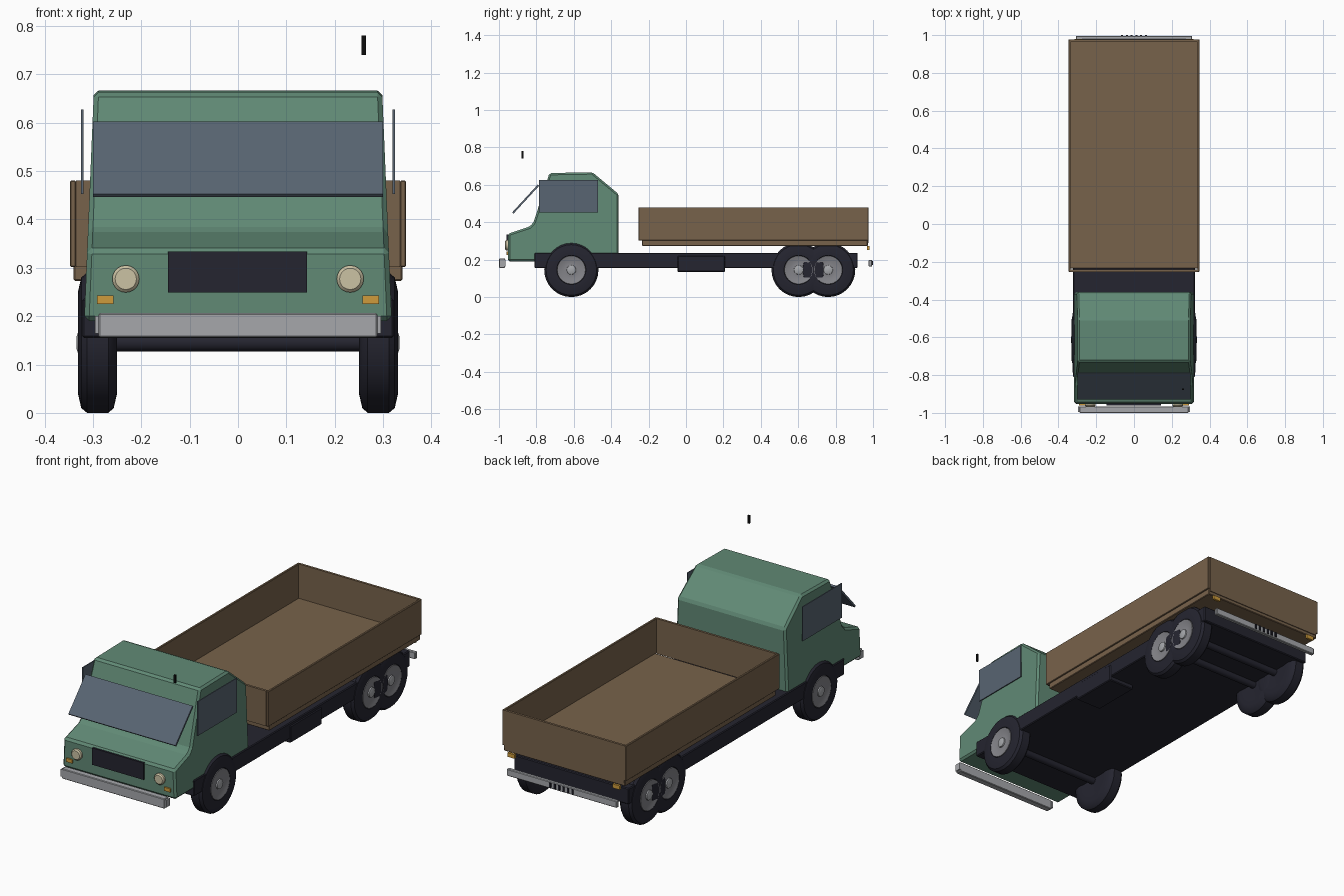
import bpy, bmesh, math
from mathutils import Matrix

if "Cube" in bpy.data.objects:
    bpy.data.objects.remove(bpy.data.objects["Cube"])


def material(name, rgb):
    m = bpy.data.materials.new(name)
    m.diffuse_color = (*rgb, 1)
    m.use_nodes = True
    m.node_tree.nodes["Principled BSDF"].inputs["Base Color"].default_value = m.diffuse_color
    return m


GREEN = material("cab green", (.119, .253, .179))
BROWN = material("bed brown", (.187, .123, .070))
DARK = material("dark rubber and frame", (.018, .018, .029))
GLASS = material("window glass", (.098, .128, .168))
STEEL = material("bumper grey", (.38, .39, .41))
RIM = material("rim grey", (.23, .23, .25))
LAMP = material("lamp cream", (.60, .54, .37))
AMBER = material("amber", (.62, .33, .045))
BLACK = material("black", (.004, .004, .004))


def finish(bm, name, mat, bevel=0, smooth=False):
    bmesh.ops.recalc_face_normals(bm, faces=bm.faces)
    mesh = bpy.data.meshes.new(name)
    bm.to_mesh(mesh)
    bm.free()
    ob = bpy.data.objects.new(name, mesh)
    bpy.context.collection.objects.link(ob)
    mesh.materials.append(mat)
    if bevel:
        mod = ob.modifiers.new("bevel", 'BEVEL')
        mod.width, mod.segments, mod.limit_method = bevel, 1, 'ANGLE'
    if smooth:
        bpy.ops.object.select_all(action='DESELECT')
        ob.select_set(True)
        bpy.context.view_layer.objects.active = ob
        bpy.ops.object.shade_smooth_by_angle(angle=math.radians(35))
    return ob


def box(name, mat, x, y, z, bevel=0):
    """Box from (min, max) pairs."""
    bm = bmesh.new()
    size = [b - a for a, b in (x, y, z)]
    mid = [(a + b) / 2 for a, b in (x, y, z)]
    bmesh.ops.create_cube(bm, size=1, matrix=Matrix.Translation(mid) @ Matrix.Diagonal((*size, 1)))
    return finish(bm, name, mat, bevel)


def lathe(name, mat, profile, centre, axis='X', sign=1, n=32):
    """Spin (radius, offset) points around an axis through the centre."""
    bm = bmesh.new()
    rings = []
    for r, o in profile:
        ring = []
        for i in range(n):
            a = 2 * math.pi * i / n
            u, v = r * math.cos(a), r * math.sin(a)
            p = (sign * o, u, v) if axis == 'X' else (u, sign * o, v)
            ring.append(bm.verts.new([c + d for c, d in zip(centre, p)]))
        rings.append(ring)
    for a, b in zip(rings, rings[1:]):
        for i in range(n):
            j = (i + 1) % n
            bm.faces.new((a[i], a[j], b[j], b[i]))
    bm.faces.new(rings[0])
    bm.faces.new(rings[-1])
    return finish(bm, name, mat, smooth=True)


def prism(name, mat, profile, width, bevel=0):
    """Side profile of (y, z) points stretched across x; width depends on height."""
    bm = bmesh.new()
    sides = [[bm.verts.new((s * width(z), y, z)) for y, z in profile] for s in (-1, 1)]
    bm.faces.new(sides[0])
    bm.faces.new(sides[1])
    n = len(profile)
    for i in range(n):
        j = (i + 1) % n
        bm.faces.new((sides[0][i], sides[0][j], sides[1][j], sides[1][i]))
    return finish(bm, name, mat, bevel)


# Cab body
prism("cab", GREEN, [(-.952, .19), (-.952, .338), (-.835, .377), (-.815, .40), (-.73, .663),
                     (-.50, .667), (-.36, .55), (-.36, .19)],
      lambda z: .318 - .042 * (z - .19), .01)

# Raised windscreen plate and side windows
prism("windscreen", GLASS, [(-.929, .453), (-.922, .446), (-.785, .595), (-.792, .602)], lambda z: .30)
for s in (-1, 1):
    box("side_window", GLASS, sorted((s * .3195, s * .3245)), (-.785, -.47), (.453, .627))
box("aerial", BLACK, (.255, .265), (-.88, -.87), (.74, .78))

# Front details
box("grille", DARK, (-.145, .143), (-.960, -.950), (.249, .334))
for s in (-1, 1):
    lathe("headlight", LAMP, [(.028, 0), (.028, .012), (.022, .018)],
          (s * .232, -.950, .277), 'Y', -1, 20)
    box("front_indicator", AMBER, sorted((s * .257, s * .292)), (-.960, -.950), (.225, .243))
box("front_bumper", STEEL, (-.288, .288), (-1.0, -.967), (.156, .206), .003)
for s in (-1, 1):
    box("bumper_end", STEEL, sorted((s * .285, s * .296)), (-.996, -.965), (.164, .200))

# Chassis, fuel tank and axles
box("chassis", DARK, (-.322, .322), (-.81, .918), (.155, .236), .004)
box("fuel_tank", DARK, (.18, .326), (-.045, .208), (.134, .22), .004)

# Wheels: tyre, dished rim, hub
for y in (-.613, .602, .76):
    lathe("axle", DARK, [(.018, -.27), (.018, .27)], (0, y, .145), n=12)
    for s in (-1, 1):
        c = (s * .29, y, .145)
        lathe("tyre", DARK, [(.07, -.036), (.105, -.040), (.135, -.033), (.145, -.022), (.145, .022),
                             (.135, .034), (.105, .041), (.078, .040), (.074, .030)], c, sign=s)
        lathe("rim", RIM, [(.077, .028), (.075, .041), (.066, .039), (.045, .032), (.03, .034)], c, sign=s)
        lathe("hub", STEEL, [(.026, .030), (.024, .040), (.012, .044)], c, sign=s, n=16)

# Cargo bed: floor with lower rim and four boards
X, Y0, Y1, T = .347, -.253, .976, .012
box("bed_floor", BROWN, (-.340, .340), (-.235, .972), (.273, .306), .003)
for s in (-1, 1):
    box("bed_side", BROWN, sorted((s * X, s * (X - T))), (Y0, Y1), (.302, .48), .002)
box("bed_front", BROWN, (-X + T, X - T), (Y0, Y0 + T), (.302, .48))
box("bed_tailgate", BROWN, (-X + T, X - T), (Y1 - T, Y1), (.290, .48))

# Rear bumper, slats and lamps
box("rear_bumper", STEEL, (-.308, .308), (.976, .995), (.163, .198), .003)
for i in range(6):
    x = -.0625 + i * .025
    box("bumper_slat", DARK, (x - .005, x + .005), (.994, 1.0), (.170, .194))
for s in (-1, 1):
    box("tail_lamp", AMBER, sorted((s * .275, s * .315)), (.968, .980), (.252, .272))
